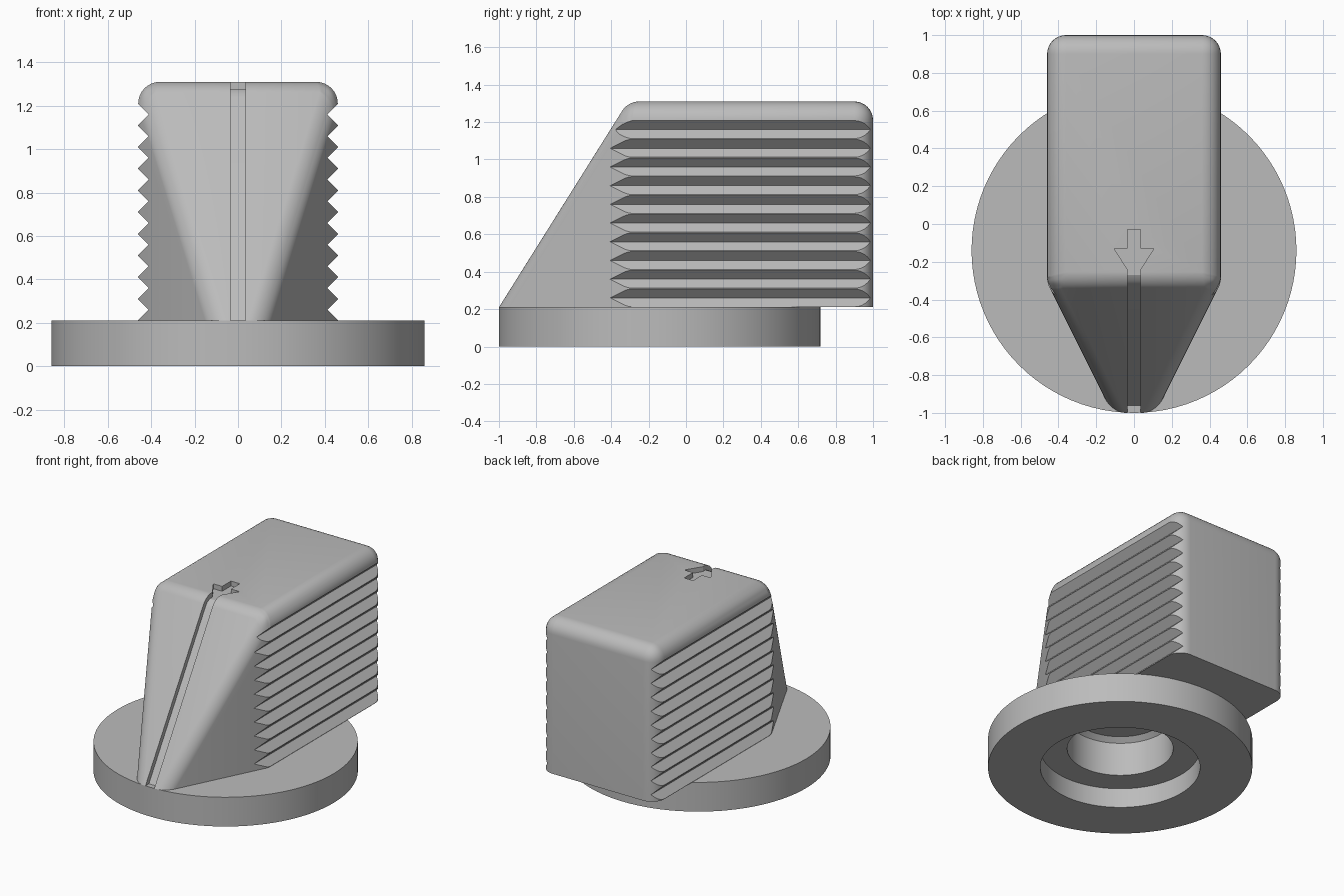
import bpy, bmesh, math
from mathutils import Vector

if "Cube" in bpy.data.objects:
    bpy.data.objects.remove(bpy.data.objects["Cube"], do_unlink=True)

grey = bpy.data.materials.new("plain grey")
grey.use_nodes = True
COLOUR = (0.5, 0.5, 0.5, 1)
grey.diffuse_color = COLOUR
grey.node_tree.nodes["Principled BSDF"].inputs["Base Color"].default_value = COLOUR

AXIS_Y = -0.14          # centre of the round base
BASE_TOP, TOP = 0.21, 1.31
HALF, SHOULDER, TOE = 0.46, -0.31, 0.115
ROUND = 0.1
SLIT, SINK = 0.035, 1.275


def add_object(name, bm):
    bmesh.ops.recalc_face_normals(bm, faces=bm.faces)
    mesh = bpy.data.meshes.new(name)
    bm.to_mesh(mesh)
    bm.free()
    mesh.materials.append(grey)
    obj = bpy.data.objects.new(name, mesh)
    bpy.context.collection.objects.link(obj)
    return obj


def activate(obj):
    bpy.ops.object.select_all(action='DESELECT')
    obj.select_set(True)
    bpy.context.view_layer.objects.active = obj


def prism(name, points, along):
    """Extrude a closed outline by a vector."""
    bm = bmesh.new()
    face = bm.faces.new([bm.verts.new(p) for p in points])
    grown = bmesh.ops.extrude_face_region(bm, geom=[face])["geom"]
    verts = [g for g in grown if isinstance(g, bmesh.types.BMVert)]
    bmesh.ops.translate(bm, verts=verts, vec=along)
    return add_object(name, bm)


def lathe(name, profile, closed):
    """Turn a radius/height profile about the base axis."""
    bm = bmesh.new()
    verts = [bm.verts.new((r, AXIS_Y, z)) for r, z in profile]
    edges = [bm.edges.new(pair) for pair in zip(verts, verts[1:])]
    if closed:
        edges.append(bm.edges.new((verts[-1], verts[0])))
    bmesh.ops.spin(bm, geom=verts + edges, cent=(0, AXIS_Y, 0), axis=(0, 0, 1),
                   angle=math.tau, steps=96)
    bmesh.ops.remove_doubles(bm, verts=bm.verts, dist=0.0001)
    return add_object(name, bm)


def carve(obj, cutter):
    cutter.hide_render = True
    mod = obj.modifiers.new("carve", 'BOOLEAN')
    mod.operation, mod.solver, mod.object = 'DIFFERENCE', 'EXACT', cutter
    activate(obj)
    bpy.ops.object.modifier_apply(modifier=mod.name)
    bpy.data.objects.remove(cutter, do_unlink=True)


# Round base with a stepped recess underneath
base = lathe("round_base", [(0.345, BASE_TOP), (0.86, BASE_TOP), (0.86, 0),
                            (0.52, 0), (0.52, 0.14), (0.345, 0.14)], True)

# Grip: block with tapered cheeks and a sloping nose
bm = bmesh.new()
for s in (-1, 1):
    for x, y, z in [(HALF, 1, BASE_TOP), (HALF, 1, TOP), (HALF, SHOULDER, BASE_TOP),
                    (HALF, SHOULDER, TOP), (TOE, -1, BASE_TOP)]:
        bm.verts.new((s * x, y, z))
bmesh.ops.convex_hull(bm, input=bm.verts)
bmesh.ops.dissolve_limit(bm, angle_limit=0.02, verts=bm.verts, edges=bm.edges)
bmesh.ops.recalc_face_normals(bm, faces=bm.faces)

# Equal-radius rounding on every edge except the underside
weight = bm.edges.layers.float.new("bevel_weight_edge")
for e in bm.edges:
    if any(v.co.z > BASE_TOP + 0.01 for v in e.verts):
        e[weight] = min(1, math.tan(e.calc_face_angle() / 2))
grip = add_object("grip", bm)
bevel = grip.modifiers.new("rounding", 'BEVEL')
bevel.limit_method, bevel.width, bevel.segments = 'WEIGHT', ROUND, 8
activate(grip)
bpy.ops.object.modifier_apply(modifier=bevel.name)

# Saw-tooth ribs on both cheeks
for s in (-1, 1):
    zigzag = [(0.6, BASE_TOP)]
    for i in range(21):
        zigzag.append((0.412 if i % 2 else 0.462, BASE_TOP + 0.05 * i))
    zigzag.append((0.6, zigzag[-1][1]))
    carve(grip, prism("rib_cutter", [(s * x, -1.1, z) for x, z in zigzag],
                      Vector((0, 2.2, 0))))

# Sunken pointer: line down the nose and arrow on top
line = [(-0.998, 0.15), (-0.32, 1.235), (-0.3, 1.26), (-0.27, SINK),
        (-0.2, SINK), (-0.2, 1.5), (-1.2, 1.5), (-1.2, 0.15)]
carve(grip, prism("line_cutter", [(-SLIT, y, z) for y, z in line],
                  Vector((2 * SLIT, 0, 0))))
half = [(SLIT, -0.03), (SLIT, -0.13), (0.105, -0.13), (SLIT, -0.24)]
arrow = half + [(-x, y) for x, y in reversed(half)]
carve(grip, prism("arrow_cutter", [(x, y, SINK) for x, y in arrow],
                  Vector((0, 0, 0.2))))

# Shaft socket continuing up into the grip
carve(grip, lathe("socket_cutter", [(0, 0.1), (0.345, 0.1), (0.345, 0.38),
                                    (0.31, 0.41), (0, 0.41)], False))

for obj in (base, grip):
    activate(obj)
    bpy.ops.object.shade_smooth_by_angle(angle=math.radians(25))
